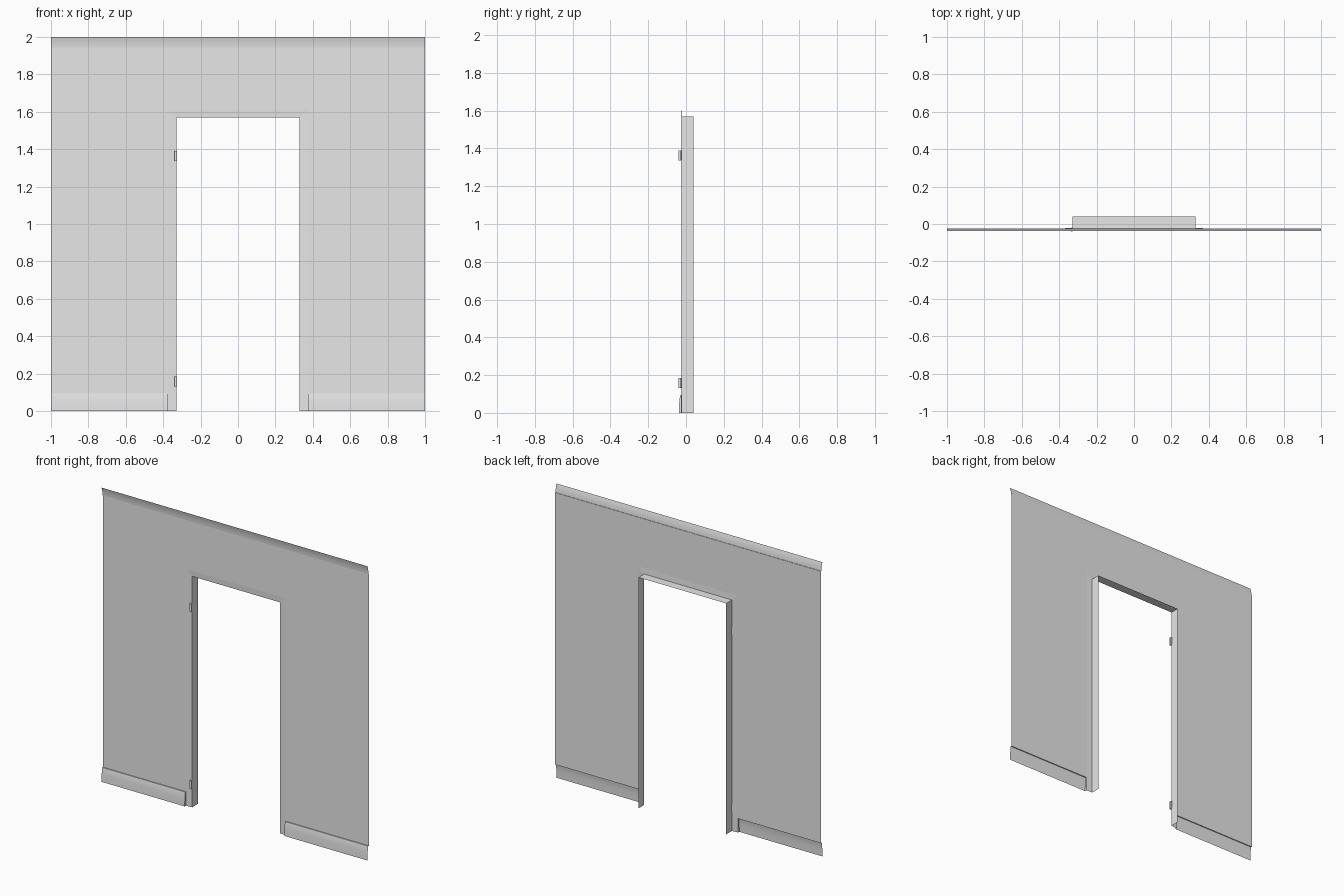
import bpy
import bmesh
from mathutils import Vector

if "Cube" in bpy.data.objects:
    bpy.data.objects.remove(bpy.data.objects["Cube"], do_unlink=True)

grey = bpy.data.materials.new("plain_grey")
grey.use_nodes = True
grey.diffuse_color = (0.8, 0.8, 0.8, 1)
grey.node_tree.nodes["Principled BSDF"].inputs["Base Color"].default_value = (0.8, 0.8, 0.8, 1)

WALL = -0.023      # depth of the wall sheet
LIP = -0.021       # depth of the casing's inner edge
BACK = 0.04        # rear edge of the jambs
IN, OUT = 0.33, 0.375          # half widths of the opening and the casing
HEAD, TRIM_TOP = 1.57, 1.61    # heights of the opening and the casing
BASE, CROWN = 0.095, 1.943     # heights where the wall sheet begins and ends


def finish(name, bm, smooth=False):
    mesh = bpy.data.meshes.new(name)
    bmesh.ops.remove_doubles(bm, verts=bm.verts, dist=0.00001)
    bm.to_mesh(mesh)
    bm.free()
    mesh.materials.append(grey)
    obj = bpy.data.objects.new(name, mesh)
    bpy.context.collection.objects.link(obj)
    if smooth:
        bpy.ops.object.select_all(action='DESELECT')
        obj.select_set(True)
        bpy.context.view_layer.objects.active = obj
        bpy.ops.object.shade_smooth_by_angle(angle=0.6)
    return obj


def quads(name, faces):
    bm = bmesh.new()
    for corners in faces:
        bm.faces.new([bm.verts.new(c) for c in corners])
    return finish(name, bm)


def moulding(name, profile, x0, x1, cap_x=None):
    """Sweep a (y, z) profile, listed upwards, along x as an open sheet."""
    bm = bmesh.new()
    rows = [[bm.verts.new((x, y, z)) for y, z in profile] for x in (x0, x1)]
    for i in range(len(profile) - 1):
        bm.faces.new((rows[0][i], rows[1][i], rows[1][i + 1], rows[0][i + 1]))
    if cap_x is not None:
        row = rows[0] if cap_x == x0 else rows[1]
        bm.faces.new([bm.verts.new(v.co) for v in row] + [bm.verts.new((cap_x, WALL, 0))])
    return finish(name, bm, smooth=True)


def front_rect(x0, x1, z0, z1):
    return [(x0, WALL, z0), (x1, WALL, z0), (x1, WALL, z1), (x0, WALL, z1)]


# Wall sheet around the doorway
quads("wall", [
    front_rect(-1, -OUT, BASE, TRIM_TOP),
    front_rect(OUT, 1, BASE, TRIM_TOP),
    front_rect(-1, -OUT, TRIM_TOP, CROWN),
    front_rect(-OUT, OUT, TRIM_TOP, CROWN),
    front_rect(OUT, 1, TRIM_TOP, CROWN),
])

# Casing strips, leaning slightly back towards the opening
for side, s in (("right", -1), ("left", 1)):
    strip = [(s * OUT, WALL, 0), (s * IN, LIP, 0), (s * IN, LIP, HEAD), (s * OUT, WALL, TRIM_TOP)]
    quads(side + "_casing", [strip if s < 0 else strip[::-1]])
    jamb = [(s * IN, LIP, 0), (s * IN, BACK, 0), (s * IN, BACK, HEAD), (s * IN, LIP, HEAD)]
    quads(side + "_jamb", [jamb if s < 0 else jamb[::-1]])
quads("head_casing", [[(-IN, LIP, HEAD), (IN, LIP, HEAD), (OUT, WALL, TRIM_TOP), (-OUT, WALL, TRIM_TOP)]])
quads("head_jamb", [[(-IN, LIP, HEAD), (-IN, BACK, HEAD), (IN, BACK, HEAD), (IN, LIP, HEAD)]])

# Skirting boards with a sloped top edge
skirting = [(-0.037, 0), (-0.036, 0.05), (-0.033, 0.08), (-0.030, BASE), (WALL, BASE)]
moulding("right_skirting", skirting, -1, -OUT, cap_x=-OUT)
moulding("left_skirting", skirting, OUT, 1, cap_x=OUT)

# Crown moulding with a small lip and a hollow curve
crown = [(WALL, CROWN), (-0.026, CROWN), (-0.0275, 1.96), (-0.031, 1.98), (-0.037, 2.0)]
moulding("crown_moulding", crown, -1, 1)

# Hinges: a knuckle barrel and a small leaf
for place, z in (("lower", 0.158), ("upper", 1.363)):
    bm = bmesh.new()
    ret = bmesh.ops.create_cone(bm, cap_ends=True, segments=12, radius1=0.007,
                                radius2=0.007, depth=0.054)
    bmesh.ops.translate(bm, verts=ret["verts"], vec=Vector((-0.333, -0.033, z)))
    ret = bmesh.ops.create_cube(bm, size=1)
    bmesh.ops.scale(bm, verts=ret["verts"], vec=Vector((0.004, 0.014, 0.05)))
    bmesh.ops.translate(bm, verts=ret["verts"], vec=Vector((-0.331, -0.025, z)))
    finish(place + "_hinge", bm, smooth=True)
